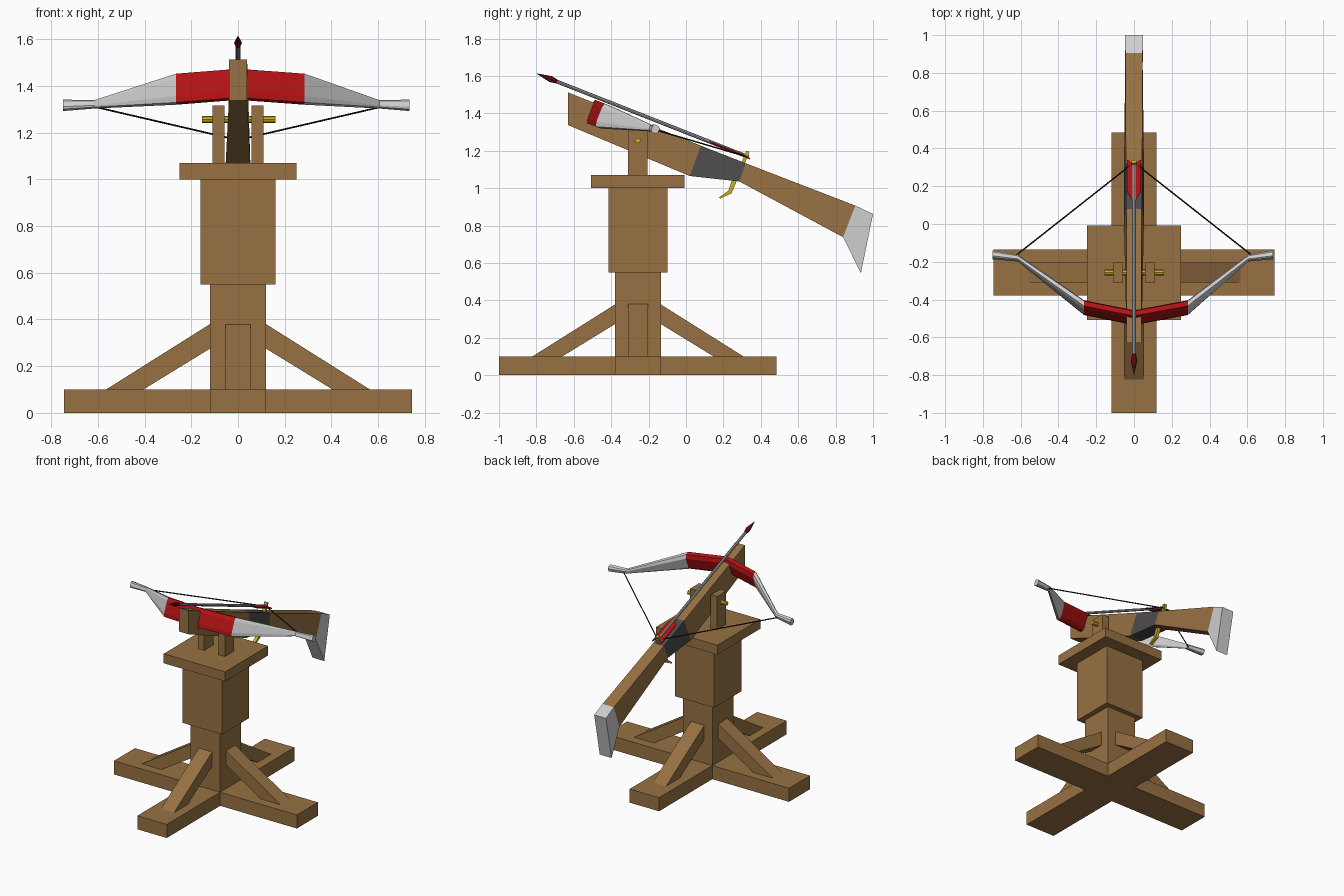
import bpy, bmesh, math
from mathutils import Vector

if "Cube" in bpy.data.objects:
    bpy.data.objects.remove(bpy.data.objects["Cube"])


def mat(name, r, g, b):
    m = bpy.data.materials.new(name)
    m.diffuse_color = (r, g, b, 1)
    m.use_nodes = True
    m.node_tree.nodes["Principled BSDF"].inputs["Base Color"].default_value = m.diffuse_color
    return m


WOOD = mat("wood", 0.31, 0.165, 0.055)
RED = mat("red", 0.45, 0.006, 0.007)
DARK_RED = mat("dark red", 0.19, 0.003, 0.005)
SILVER = mat("silver", 0.62, 0.62, 0.62)
STEEL = mat("steel", 0.36, 0.37, 0.38)
IRON = mat("dark iron", 0.075, 0.07, 0.072)
BRASS = mat("brass", 0.6, 0.44, 0.012)
BLACK = mat("black cord", 0.012, 0.012, 0.014)

# tilted frame of the weapon: u runs back along the stock, n is its upward normal
C, S = math.cos(math.radians(21.5)), math.sin(math.radians(21.5))


def tilt(x, u, n):
    return Vector((x, u * C + n * S, n * C - u * S))


def loft(name, rings, material):
    """Skin a row of equal-sized rings and cap both ends."""
    bm = bmesh.new()
    loops = [[bm.verts.new(p) for p in ring] for ring in rings]
    k = len(loops[0])
    for a, b in zip(loops, loops[1:]):
        for i in range(k):
            j = (i + 1) % k
            bm.faces.new((a[i], a[j], b[j], b[i]))
    bm.faces.new(loops[0])
    bm.faces.new(loops[-1])
    bmesh.ops.recalc_face_normals(bm, faces=bm.faces)
    me = bpy.data.meshes.new(name)
    bm.to_mesh(me)
    bm.free()
    me.materials.append(material)
    ob = bpy.data.objects.new(name, me)
    bpy.context.collection.objects.link(ob)
    return ob


def box(name, x0, x1, y0, y1, z0, z1, material=WOOD):
    return loft(name, [[(x0, y0, z), (x1, y0, z), (x1, y1, z), (x0, y1, z)]
                       for z in (z0, z1)], material)


def turned(name, p, q, profile, material, sides=8):
    """Round part along p-q; profile = (fraction, radius) pairs."""
    p, q = Vector(p), Vector(q)
    rot = (q - p).to_track_quat('Z', 'Y')
    rings = []
    for t, r in profile:
        rings.append([p.lerp(q, t) + rot @ Vector((r * math.cos(2 * math.pi * i / sides),
                                                   r * math.sin(2 * math.pi * i / sides), 0))
                      for i in range(sides)])
    return loft(name, rings, material)


def rod(name, p, q, r, material, sides=8):
    return turned(name, p, q, [(0, r), (1, r)], material, sides)


# ---- stand ----
CY = -0.257
box("base_beam_across", -0.745, 0.745, CY - 0.122, CY + 0.122, 0, 0.1)
box("base_beam_front", -0.12, 0.12, -1.0, CY - 0.122, 0, 0.1)
box("base_beam_back", -0.12, 0.12, CY + 0.122, 0.485, 0, 0.1)
box("lower_post", -0.12, 0.12, CY - 0.122, CY + 0.122, 0.1, 0.55)
box("upper_post", -0.16, 0.16, CY - 0.158, CY + 0.158, 0.55, 1.0)
box("platform", -0.25, 0.25, CY - 0.25, CY + 0.25, 1.0, 1.07)

# four diagonal braces around the post
brace = [(0.565, 0.1), (0.405, 0.1), (0.12, 0.275), (0.12, 0.38)]
for i, name in enumerate(("right", "back", "left", "front")):
    c, s = round(math.cos(i * math.pi / 2)), round(math.sin(i * math.pi / 2))
    loft("brace_" + name, [[(d * c - w * s, CY + d * s + w * c, z) for d, z in brace]
                           for w in (-0.054, 0.054)], WOOD)

# cradle uprights and pivot pin
for side, name in ((-1, "left"), (1, "right")):
    xs = sorted((side * 0.058, side * 0.11))
    box("cradle_" + name, xs[0], xs[1], -0.31, -0.205, 1.07, 1.315)
rod("pivot_pin", (-0.155, CY, 1.255), (0.16, CY, 1.255), 0.015, BRASS)

# ---- stock: stations of (top y,z, bottom y,z, half width top, bottom) ----
stations = [(-0.63, 1.512, -0.63, 1.337, 0.039, 0.039),
            (0.08, 1.227, 0.02, 1.065, 0.041, 0.053),
            (0.32, 1.133, 0.285, 1.036, 0.043, 0.053),
            (0.905, 0.907, 0.84, 0.738, 0.046, 0.046),
            (1.0, 0.862, 0.935, 0.545, 0.048, 0.048)]
stock = [[(-wt, ty, tz), (wt, ty, tz), (wb, by, bz), (-wb, by, bz)]
         for ty, tz, by, bz, wt, wb in stations]
for i, (name, m) in enumerate((("fore_stock", WOOD), ("lock_housing", IRON),
                               ("rear_stock", WOOD), ("butt_plate", SILVER))):
    loft(name, stock[i:i + 2], m)


# ---- bow ----
def bow_ring(x, u0, u1, n0, n1):
    """Chamfered section between the u and n limits."""
    du, dn = (u1 - u0) * 0.3, (n1 - n0) * 0.2
    pts = [(u0, n0 + dn), (u0, n1 - dn), (u0 + du * 0.5, n1), (u1 - du, n1),
           (u1, n1 - dn), (u1, n0 + dn), (u1 - du, n0), (u0 + du * 0.5, n0)]
    return [tilt(x, u, n) for u, n in pts]


def grip_end(x):
    return bow_ring(x, -0.943, -0.893, 1.06, 1.192)


loft("bow_grip", [grip_end(-0.265), bow_ring(0, -1.0, -0.95, 1.06, 1.192),
                  grip_end(0.285)], RED)
for name, xa, xb, xc in (("left", -0.265, -0.615, -0.75), ("right", 0.285, 0.605, 0.735)):
    loft("bow_limb_" + name, [grip_end(xa),
                              bow_ring(xb, -0.667, -0.636, 1.146, 1.178),
                              bow_ring(xc, -0.654, -0.614, 1.142, 1.186)], SILVER)
    # drawn string
    rod("bow_string_" + name, tilt(math.copysign(0.63, xa), -0.64, 1.16),
        tilt(0, -0.125, 1.206), 0.004, BLACK, 6)

# ---- bolt ----
N = 1.208
rod("bolt_shaft", tilt(0, -1.22, N), tilt(0, -0.115, N), 0.01, STEEL)
turned("bolt_head", tilt(0, -1.333, N), tilt(0, -1.21, N),
       [(0, 0.001), (0.65, 0.017), (1, 0.009)], DARK_RED)
for s, name in ((-1, "left"), (1, "right")):
    vane = [(0.006, -0.345), (0.036, -0.29), (0.038, -0.105), (0.006, -0.135)]
    loft("bolt_vane_" + name, [[tilt(s * x, u, N + h - (x - 0.006) * 0.2) for x, u in vane]
                               for h in (-0.003, 0.003)], RED)

# ---- brass string catch and trigger ----
loft("string_catch", [[tilt(x, u, n) for x, u in
                       ((-0.012, -0.14), (0.012, -0.14), (0.012, -0.122), (-0.012, -0.122))]
                      for n in (1.165, 1.235)], BRASS)
trigger = [(0.262, 1.05, 0.011), (0.235, 0.98, 0.009), (0.18, 0.947, 0.004)]
loft("trigger", [[(-0.012, y - t, z + t * 0.7), (0.012, y - t, z + t * 0.7),
                  (0.012, y + t, z - t * 0.7), (-0.012, y + t, z - t * 0.7)]
                 for y, z, t in trigger], BRASS)
